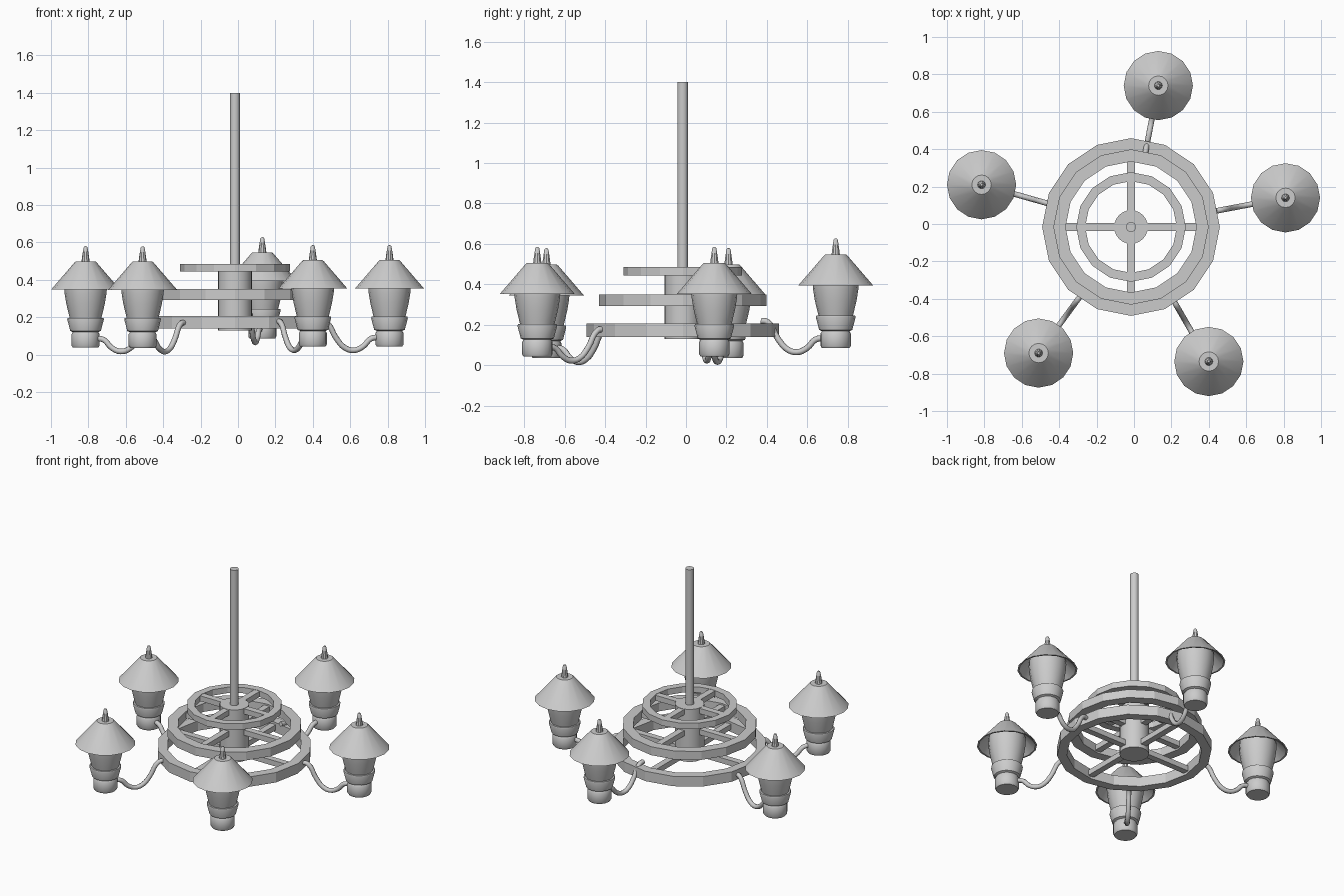
import bpy, bmesh, math
from mathutils import Vector

if "Cube" in bpy.data.objects:
    bpy.data.objects.remove(bpy.data.objects["Cube"])

CX, CY = -0.016, -0.016  # axis of the frame


def lathe(name, profile, loc, sides, closed=False, smooth=True):
    """Revolve (radius, z) points; closed joins the last point to the first."""
    bm = bmesh.new()
    rows = []
    for i in range(sides):
        a = 2 * math.pi * i / sides
        rows.append([bm.verts.new((r * math.cos(a), r * math.sin(a), z)) for r, z in profile])
    n = len(profile)
    for i in range(sides):
        a, b = rows[i], rows[(i + 1) % sides]
        for j in range(n if closed else n - 1):
            k = (j + 1) % n
            bm.faces.new((a[j], b[j], b[k], a[k]))
    bmesh.ops.remove_doubles(bm, verts=bm.verts, dist=1e-5)
    bmesh.ops.recalc_face_normals(bm, faces=bm.faces)
    me = bpy.data.meshes.new(name)
    bm.to_mesh(me)
    bm.free()
    if smooth:
        me.polygons.foreach_set("use_smooth", [True] * len(me.polygons))
        me.set_sharp_from_angle(angle=math.radians(30))
    ob = bpy.data.objects.new(name, me)
    ob.location = loc
    bpy.context.collection.objects.link(ob)
    return ob


def cylinder(name, r, z0, z1, sides):
    return lathe(name, [(0, z0), (r, z0), (r, z1), (0, z1)], (CX, CY, 0), sides)


def bar(name, length, width, height, z, angle):
    bpy.ops.mesh.primitive_cube_add(size=1, location=(CX, CY, z), rotation=(0, 0, angle))
    ob = bpy.context.object
    ob.name = name
    ob.scale = (length, width, height)


# Central stem and hub
cylinder("stem", 0.027, 0.45, 1.40, 16)
cylinder("hub", 0.09, 0.13, 0.485, 24)

# Three stacked wheels with cross spokes
for name, ri, ro, z0, z1 in (("lower", 0.415, 0.475, 0.14, 0.207),
                             ("middle", 0.35, 0.415, 0.293, 0.35),
                             ("upper", 0.245, 0.293, 0.445, 0.485)):
    lathe(name + "_ring", [(ri, z0), (ro, z0), (ro, z1), (ri, z1)],
          (CX, CY, 0), 16, closed=True, smooth=False)
    for k in range(2):
        bar(f"{name}_spoke_{k}", 2 * ri + 0.04, 0.042, 0.036, (z0 + z1) / 2, k * math.pi / 2)

# Lantern profiles, measured up from the lantern base
CUP = [(0, 0), (0.068, 0), (0.075, 0.012), (0.075, 0.072), (0.068, 0.084),
       (0.082, 0.09), (0.098, 0.152), (0.096, 0.16), (0, 0.16)]
GLASS = [(0, 0.14), (0.08, 0.14), (0.09, 0.18), (0.103, 0.235), (0.112, 0.29),
         (0.116, 0.34), (0.112, 0.37), (0, 0.37)]
SHADE = [(0.185, 0.31), (0.06, 0.455), (0.052, 0.462), (0, 0.462),
         (0, 0.45), (0.05, 0.45), (0.175, 0.31)]
FINIAL = [(0, 0.45), (0.022, 0.46), (0.018, 0.49), (0.011, 0.535), (0.007, 0.541), (0, 0.543)]

LAMPS = [(0.81, 0.14, 0.043), (0.13, 0.74, 0.085), (-0.815, 0.21, 0.037),
         (-0.51, -0.69, 0.036), (0.40, -0.735, 0.043)]

for i, (x, y, z) in enumerate(LAMPS):
    loc = (x, y, z)
    lathe(f"lantern_cup_{i}", CUP, loc, 16)
    lathe(f"lantern_body_{i}", GLASS, loc, 16)
    lathe(f"lantern_shade_{i}", SHADE, loc, 16, closed=True)
    lathe(f"lantern_finial_{i}", FINIAL, loc, 10)

    # Curved arm dipping from the lower ring to the cup
    out = Vector((x - CX, y - CY, 0)).normalized()
    path = [(-0.375, 0.135), (-0.345, 0.13), (-0.29, 0.045), (-0.245, -0.005),
            (-0.195, -0.02), (-0.145, 0.0), (-0.10, 0.043), (-0.05, 0.05)]
    cu = bpy.data.curves.new(f"arm_{i}", "CURVE")
    cu.dimensions = "3D"
    cu.bevel_depth = 0.015
    cu.bevel_resolution = 2
    cu.resolution_u = 4
    cu.use_fill_caps = True
    sp = cu.splines.new("BEZIER")
    sp.bezier_points.add(len(path) - 1)
    for p, (d, h) in zip(sp.bezier_points, path):
        p.co = Vector(loc) + out * d + Vector((0, 0, h))
        p.handle_left_type = p.handle_right_type = "AUTO"
    bpy.context.collection.objects.link(bpy.data.objects.new(f"arm_{i}", cu))
